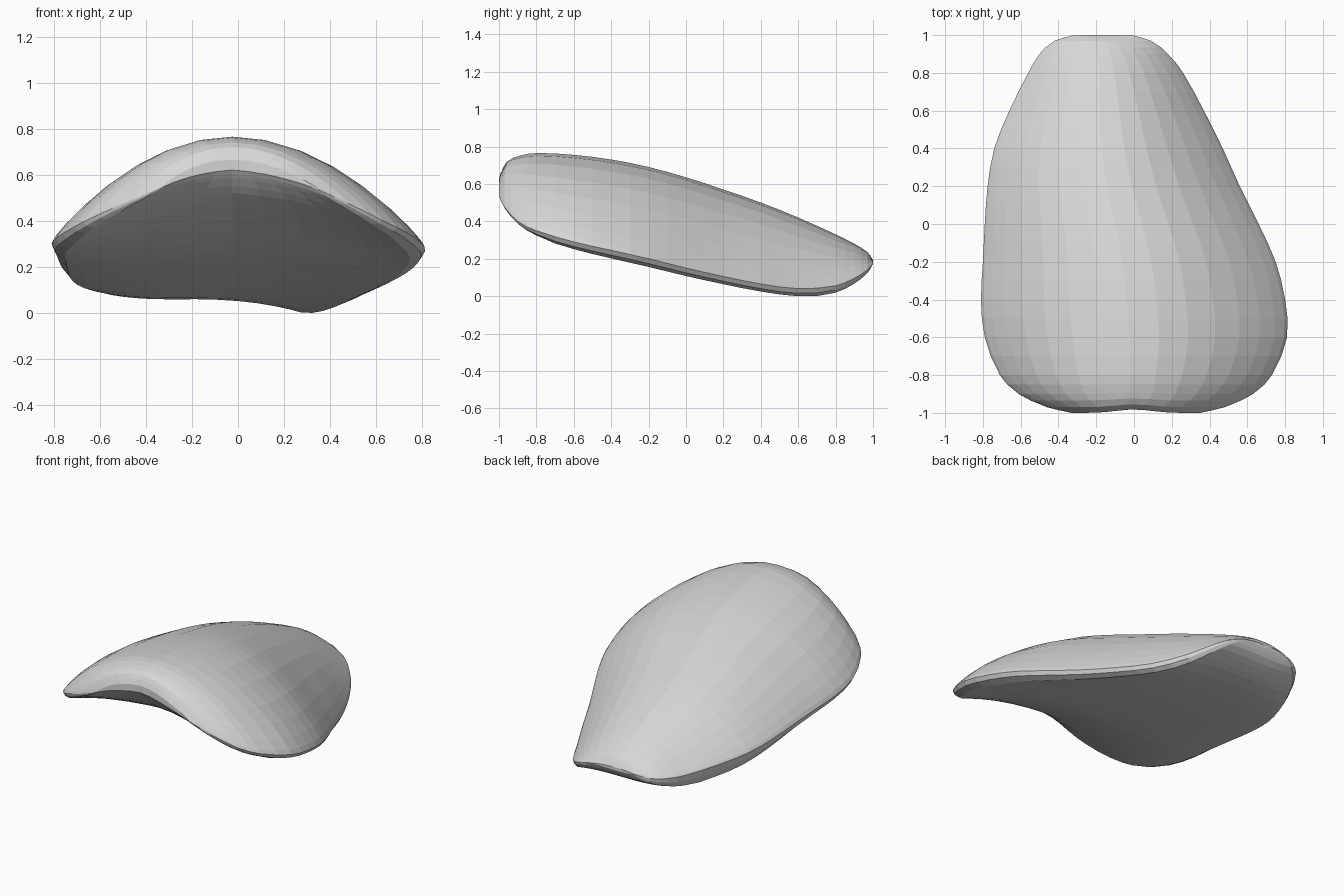
import bpy, bmesh, math

if "Cube" in bpy.data.objects:
    bpy.data.objects.remove(bpy.data.objects["Cube"])

# Stations along the shell: y, left x, right x, left edge z, right edge z, ridge z, underside z
ROWS = [
    (-1.00, -0.33, 0.35, 0.565, 0.555, 0.685, 0.64),
    (-0.97, -0.46, 0.48, 0.51, 0.495, 0.74, 0.605),
    (-0.90, -0.61, 0.63, 0.445, 0.42, 0.77, 0.54),
    (-0.80, -0.71, 0.73, 0.395, 0.37, 0.785, 0.475),
    (-0.60, -0.79, 0.81, 0.345, 0.31, 0.775, 0.37),
    (-0.40, -0.81, 0.80, 0.32, 0.265, 0.75, 0.285),
    (-0.20, -0.80, 0.75, 0.30, 0.22, 0.71, 0.23),
    (0.00, -0.79, 0.66, 0.28, 0.17, 0.655, 0.185),
    (0.20, -0.775, 0.56, 0.255, 0.125, 0.59, 0.145),
    (0.40, -0.74, 0.47, 0.23, 0.085, 0.52, 0.11),
    (0.60, -0.66, 0.37, 0.205, 0.06, 0.44, 0.085),
    (0.80, -0.56, 0.26, 0.185, 0.075, 0.35, 0.08),
    (0.90, -0.50, 0.18, 0.185, 0.115, 0.30, 0.11),
    (0.97, -0.42, 0.09, 0.19, 0.16, 0.255, 0.15),
    (1.00, -0.32, -0.01, 0.205, 0.195, 0.213, 0.192),
]
COLS = 16   # facets across each skin


def slope(k, c):
    a, b = ROWS[max(k - 1, 0)], ROWS[min(k + 1, len(ROWS) - 1)]
    return (b[c] - a[c]) / (b[0] - a[0])


def stations():
    """Station rows plus smooth in-between rows."""
    out = []
    for k in range(len(ROWS) - 1):
        a, b = ROWS[k], ROWS[k + 1]
        h = b[0] - a[0]
        n = 2
        for i in range(n):
            t = i / n
            row = [a[0] + h * t]
            for c in range(1, 7):
                row.append((2*t**3 - 3*t**2 + 1) * a[c] + (t**3 - 2*t**2 + t) * h * slope(k, c)
                           + (3*t**2 - 2*t**3) * b[c] + (t**3 - t**2) * h * slope(k + 1, c))
            out.append(row)
    out.append(list(ROWS[-1]))
    return out


def ring(row):
    """Closed cross-section: over the top left to right, back along the underside."""
    y, xl, xr, zl, zr, zt, zb = row
    rim = 0.055 * min(1, math.sqrt(max(0, 1 - y * y)) * 1.4)
    back = max(0, min(1, y + 0.5))
    pts = []
    for j in range(2 * COLS):
        a = math.pi * j / COLS
        u, top = -math.cos(a), j <= COLS
        s = abs(math.sin(a))
        x = (xl + xr) / 2 + u * (xr - xl) / 2 - 0.035 * s * s
        edge = zl + (zr - zl) * (u + 1) / 2
        if top:
            z = edge + (zt - edge) * (0.88 * s * s + 0.12 * s)
        else:
            arch = 0.75 * s * s + 0.25 * (1 - abs(u))
            # the rounded rim is deeper on the left towards the back
            depth = rim * (1 + 0.5 * back * (1 - u) / 2)
            z = edge + (zb - edge) * arch - depth * min(1, 2.6 * s) * (1 - arch)
        # shallow notch in the middle of the front lip
        dy = 0.018 * math.exp(-(x / 0.13) ** 2) * max(0, min(1, (-y - 0.8) / 0.2))
        pts.append((x, y + dy, z))
    return pts


# Curved shell
bm = bmesh.new()
rings = [[bm.verts.new(p) for p in ring(r)] for r in stations()]
N = 2 * COLS
for r0, r1 in zip(rings, rings[1:]):
    for j in range(N):
        bm.faces.new((r0[j], r0[(j + 1) % N], r1[(j + 1) % N], r1[j]))
# Thin end strips between top and underside
for r in (rings[0], rings[-1]):
    for j in range(COLS):
        quad = [r[j], r[j + 1], r[(N - j - 1) % N], r[(N - j) % N]]
        bm.faces.new(list(dict.fromkeys(quad)))
bmesh.ops.recalc_face_normals(bm, faces=bm.faces[:])
low = min(v.co.z for v in bm.verts)
bmesh.ops.translate(bm, verts=bm.verts[:], vec=(0, 0, -low))

mesh = bpy.data.meshes.new("curved_shell")
bm.to_mesh(mesh)
bm.free()
shell = bpy.data.objects.new("curved_shell", mesh)
bpy.context.collection.objects.link(shell)
mat = bpy.data.materials.new("light grey")
mat.diffuse_color = (0.68, 0.68, 0.68, 1)
mat.use_nodes = True
mat.node_tree.nodes["Principled BSDF"].inputs["Base Color"].default_value = mat.diffuse_color
mesh.materials.append(mat)
